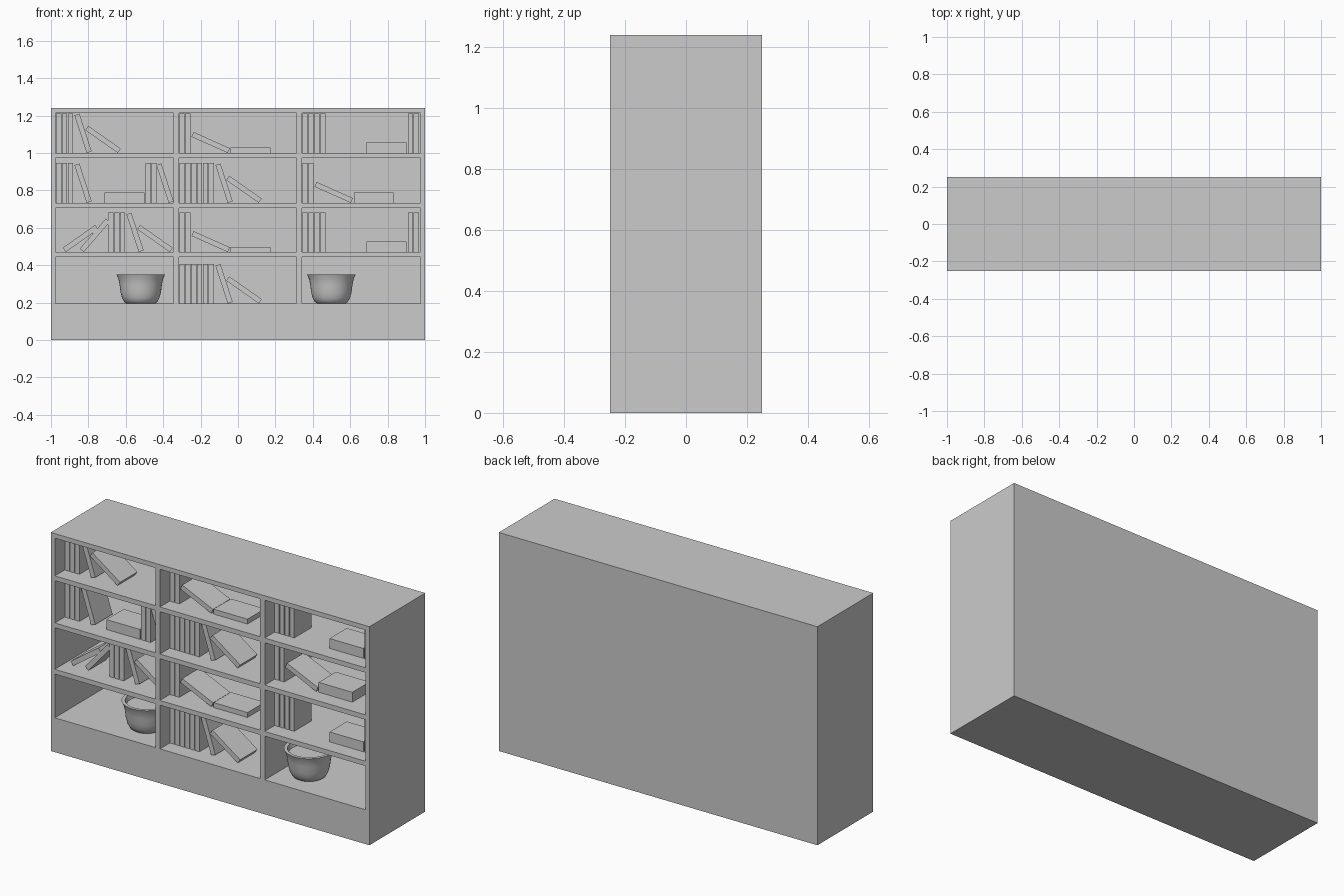
import bpy
from math import radians, sin, cos
from mathutils import Matrix, Vector
import bmesh

cube = bpy.data.objects.get("Cube")
if cube:
    bpy.data.objects.remove(cube)

GREY = bpy.data.materials.new("plain_grey")
GREY.use_nodes = True
GREY.diffuse_color = (0.6, 0.6, 0.6, 1)
GREY.node_tree.nodes["Principled BSDF"].inputs["Base Color"].default_value = (0.6, 0.6, 0.6, 1)


def finish(name, bm):
    bmesh.ops.recalc_face_normals(bm, faces=bm.faces)
    mesh = bpy.data.meshes.new(name)
    bm.to_mesh(mesh)
    bm.free()
    mesh.materials.append(GREY)
    obj = bpy.data.objects.new(name, mesh)
    bpy.context.collection.objects.link(obj)
    return obj


def box(name, lo, hi, turn=Matrix.Identity(4)):
    """Box between two corners, then moved by a matrix."""
    lo, hi = Vector(lo), Vector(hi)
    bm = bmesh.new()
    bmesh.ops.create_cube(bm, size=1)
    bm.transform(turn @ Matrix.Translation((lo + hi) / 2) @ Matrix.Diagonal((*(hi - lo), 1)))
    return finish(name, bm)


# Case
FRONT, BACK, INNER = -0.25, 0.25, 0.225
SIDE, HEIGHT, CEILING, FLOOR = 0.975, 1.24, 1.214, 0.195
box("base", (-1, FRONT, 0), (1, BACK, FLOOR))
box("top_board", (-1, FRONT, CEILING), (1, BACK, HEIGHT))
box("right_side", (-1, FRONT, FLOOR), (-SIDE, BACK, CEILING))
box("left_side", (SIDE, FRONT, FLOOR), (1, BACK, CEILING))
box("back_panel", (-SIDE, INNER, FLOOR), (SIDE, BACK, CEILING))

# Dividers, and shelves fitted between them
BAYS = [(-SIDE, -0.344), (-0.315, 0.314), (0.343, SIDE)]
for left, right in zip(BAYS, BAYS[1:]):
    box("divider", (left[1], FRONT, FLOOR), (right[0], INNER, CEILING))
LOW, MID, TOP = 0.47, 0.733, 1.0
for z in (LOW, MID, TOP):
    for x0, x1 in BAYS:
        box("shelf", (x0, FRONT, z - 0.027), (x1, INNER, z))

# Books
LENGTH, THICK, PITCH = 0.212, 0.028, 0.0315
NEAR, FAR = -0.162, -0.007


def upright(x, z, count):
    for i in range(count):
        x0 = x + i * PITCH
        box("upright_book", (x0, NEAR, z), (x0 + THICK, FAR, z + LENGTH))


def flat(x, z, count):
    for i in range(count):
        box("flat_book", (x, NEAR, z + i * THICK), (x + LENGTH, FAR, z + (i + 1) * THICK))


def leaning(x, z, tilt):
    """Positive tilt leans towards -x; the book pivots on its lowest corner."""
    turn = Matrix.Translation((x, 0, z)) @ Matrix.Rotation(radians(-tilt), 4, 'Y')
    x0 = 0 if tilt > 0 else -THICK
    box("leaning_book", (x0, NEAR, 0), (x0 + THICK, FAR, LENGTH), turn)


STEEP, SLOPED, SHALLOW = 18, 55, 66

# Right bay
for z in (MID, TOP):
    upright(-0.973, z, 3)
    leaning(-0.809, z, STEEP)
leaning(-0.643, TOP, SLOPED)
flat(-0.713, MID, 2)
upright(-0.494, MID, 2)
leaning(-0.371, MID, STEEP)
leaning(-0.921, LOW, -SLOPED)
leaning(-0.825, LOW, -41)
upright(-0.694, LOW, 3)
leaning(-0.531, LOW, STEEP)
leaning(-0.365, LOW, SLOPED)

# Middle bay
for z in (LOW, TOP):
    upright(-0.314, z, 2)
    leaning(-0.055, z, SHALLOW)
    flat(-0.039, z, 1)
for z in (FLOOR, MID):
    upright(-0.314, z, 6)
    leaning(-0.055, z, STEEP)
    leaning(0.111, z, SLOPED)

# Left bay
for z in (LOW, TOP):
    upright(0.344, z, 4)
    flat(0.688, z, 2)
    upright(0.908, z, 2)
upright(0.344, MID, 2)
leaning(0.603, MID, SHALLOW)
flat(0.619, MID, 2)

# Pots: lathed profile, from the centre of the foot over the rim to the filling
PROFILE = [(0, 0), (0.076, 0), (0.088, 0.008), (0.1, 0.03), (0.108, 0.06), (0.113, 0.1),
           (0.119, 0.13), (0.13, 0.155), (0.112, 0.155), (0.104, 0.13), (0, 0.13)]


def pot(x, y):
    bm = bmesh.new()
    verts = [bm.verts.new((r, 0, z)) for r, z in PROFILE]
    edges = [bm.edges.new(pair) for pair in zip(verts, verts[1:])]
    bmesh.ops.spin(bm, geom=verts + edges, cent=(0, 0, 0), axis=(0, 0, 1),
                   angle=radians(360), steps=40, use_merge=True)
    bmesh.ops.remove_doubles(bm, verts=bm.verts, dist=0.0005)
    obj = finish("pot", bm)
    obj.location = (x, y, FLOOR)
    bpy.ops.object.select_all(action='DESELECT')
    obj.select_set(True)
    bpy.context.view_layer.objects.active = obj
    bpy.ops.object.shade_smooth_by_angle(angle=radians(35))


pot(-0.52, -0.075)
pot(0.499, -0.075)
